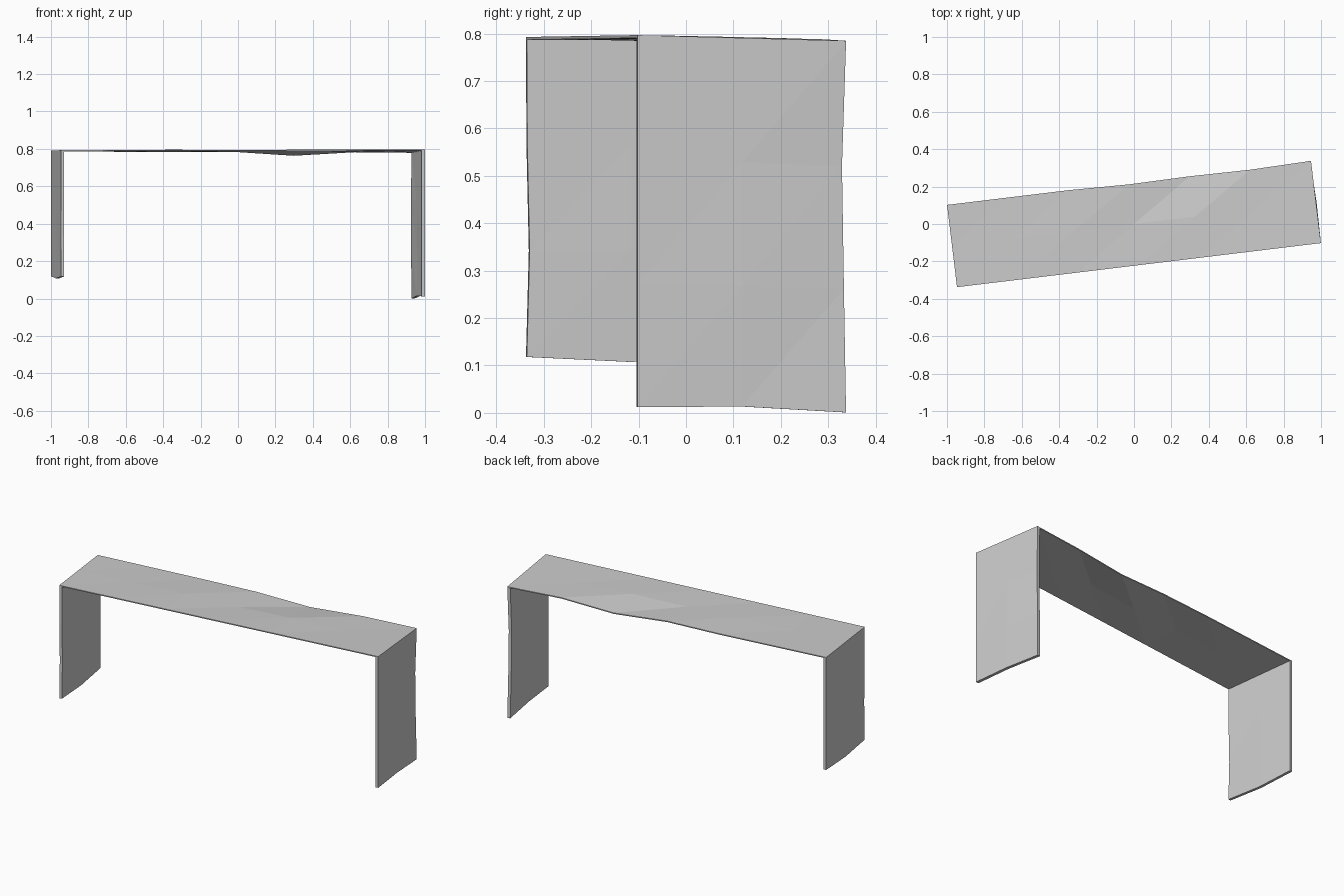
import bpy, bmesh, math
from mathutils import Vector, Matrix

if "Cube" in bpy.data.objects:
    bpy.data.objects.remove(bpy.data.objects["Cube"])

HALF_LEN, HALF_DEP = 0.98, 0.2215
TURN = Matrix.Rotation(math.radians(6.9), 4, 'Z')


def panel(name, corners, nu, nv, thickness, bumps):
    """Slightly warped slab: bilinear grid, nudged vertices, extruded thickness."""
    a, b, c, d = [Vector(p) for p in corners]
    bm = bmesh.new()
    grid = []
    for i in range(nu + 1):
        row = []
        for j in range(nv + 1):
            s, t = i / nu, j / nv
            p = a.lerp(b, s).lerp(d.lerp(c, s), t)
            p += Vector(bumps.get((i, j), (0, 0, 0)))
            row.append(bm.verts.new(p))
        grid.append(row)
    for i in range(nu):
        for j in range(nv):
            p, q = grid[i][j], grid[i + 1][j]
            r, s = grid[i + 1][j + 1], grid[i][j + 1]
            bm.faces.new((p, q, r))
            bm.faces.new((p, r, s))
    ext = bmesh.ops.extrude_face_region(bm, geom=bm.faces[:], use_keep_orig=True)
    verts = [g for g in ext["geom"] if isinstance(g, bmesh.types.BMVert)]
    bmesh.ops.translate(bm, verts=verts, vec=Vector(thickness))
    bmesh.ops.recalc_face_normals(bm, faces=bm.faces[:])
    bm.transform(TURN)
    me = bpy.data.meshes.new(name)
    bm.to_mesh(me)
    bm.free()
    ob = bpy.data.objects.new(name, me)
    bpy.context.collection.objects.link(ob)
    return ob


L, D = HALF_LEN, HALF_DEP

# Thin table top with a dip in the back edge
panel("table_top",
      [(-L, -D, 0.793), (L, -D, 0.797), (L, D, 0.785), (-L, D, 0.792)],
      6, 2, (0, 0, -0.006),
      {(4, 2): (0, -0.004, -0.018), (3, 2): (0, -0.008, 0.002),
       (5, 2): (0, -0.008, 0.002), (4, 1): (0, 0, 0.003),
       (2, 1): (0, 0, 0.004), (3, 1): (0, 0, -0.003)})

# Longer right side panel
panel("right_leg",
      [(L, -D, 0.012), (L, D, 0.001), (L, D, 0.782), (L, -D, 0.794)],
      2, 3, (-0.018, 0, 0),
      {(1, 0): (0, 0, 0.007), (2, 1): (-0.004, -0.004, 0),
       (2, 2): (-0.005, -0.008, 0), (1, 1): (0.003, 0, 0)})

# Shorter left side panel
panel("left_leg",
      [(-L, -D, 0.118), (-L, D, 0.119), (-L, D, 0.789), (-L, -D, 0.790)],
      2, 3, (0.016, 0, 0),
      {(1, 0): (0, 0, -0.011), (0, 1): (0, 0.006, 0),
       (0, 2): (0, 0.001, 0), (1, 1): (0.002, 0, 0)})
